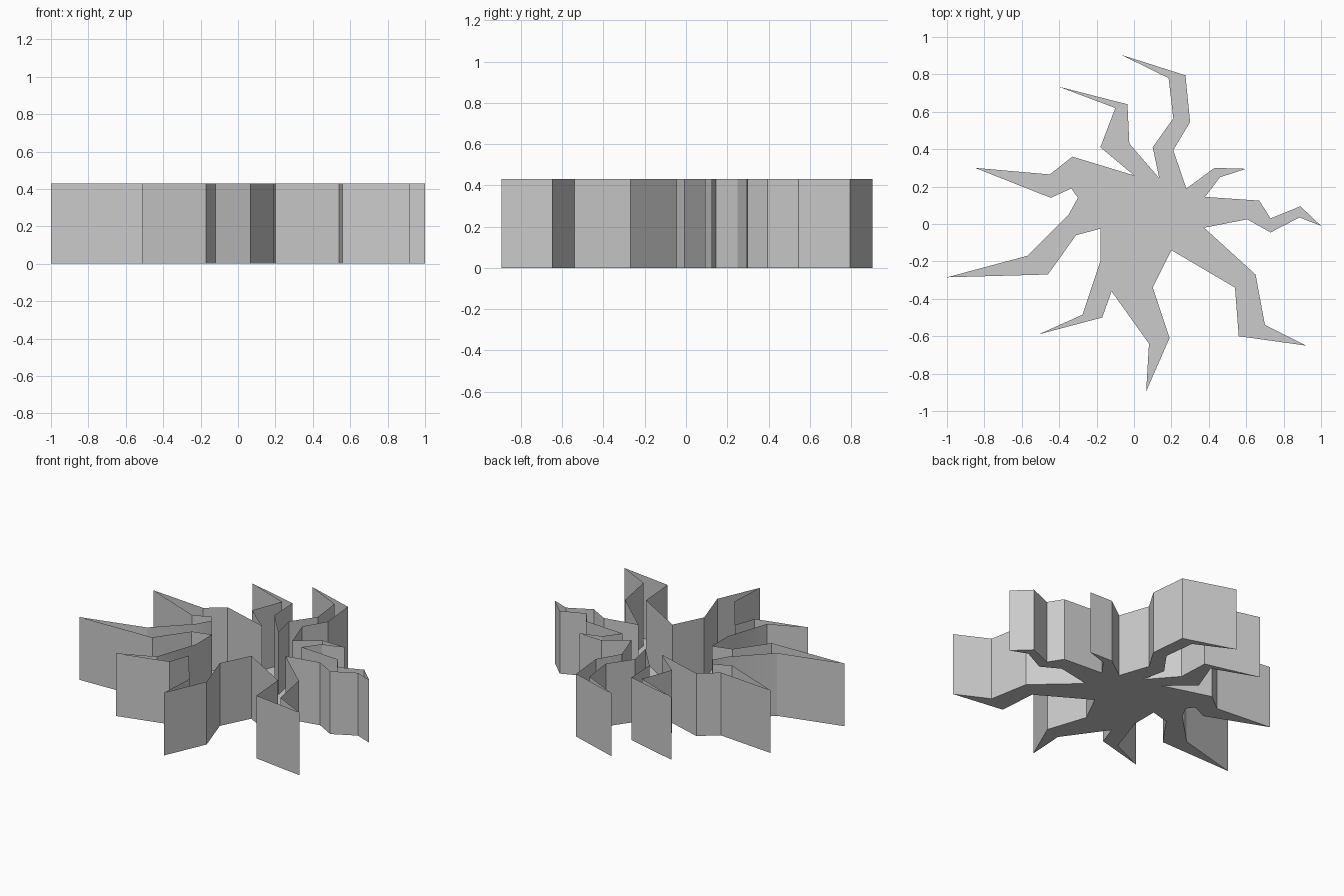
import bpy, bmesh, math

HEIGHT = 0.43

# Jagged crack outline, counter-clockwise, one arm or notch per row
OUTLINE = [
    (1.0, -0.01), (0.89, 0.095), (0.73, 0.03), (0.67, 0.125), (0.38, 0.145),
    (0.46, 0.25), (0.60, 0.295), (0.43, 0.30), (0.28, 0.19),
    (0.21, 0.395), (0.30, 0.545), (0.275, 0.795), (-0.07, 0.905),
    (0.185, 0.78), (0.21, 0.565), (0.10, 0.41), (0.135, 0.245),
    (-0.025, 0.43), (-0.035, 0.64), (-0.405, 0.735), (-0.10, 0.62),
    (-0.18, 0.41), (0.0, 0.26),
    (-0.33, 0.36), (-0.45, 0.265), (-0.85, 0.30), (-0.445, 0.14),
    (-0.335, 0.19), (-0.30, 0.14), (-0.35, 0.05),
    (-0.57, -0.17), (-1.0, -0.285), (-0.46, -0.27), (-0.31, -0.06), (-0.18, -0.025),
    (-0.18, -0.20), (-0.275, -0.485), (-0.51, -0.59), (-0.17, -0.50), (-0.12, -0.36),
    (0.08, -0.64), (0.065, -0.895), (0.19, -0.61), (0.10, -0.34), (0.20, -0.14),
    (0.54, -0.34), (0.56, -0.60), (0.92, -0.65), (0.70, -0.54), (0.65, -0.27),
    (0.375, -0.02), (0.605, 0.025), (0.73, -0.045), (0.885, 0.035),
]

bm = bmesh.new()
low = [bm.verts.new((x, y, 0)) for x, y in OUTLINE]
high = [bm.verts.new((x, y, HEIGHT)) for x, y in OUTLINE]

# Floor, closed at the bottom; the top stays open
floor = bm.faces.new(low[::-1])

# Side walls
n = len(OUTLINE)
for i in range(n):
    j = (i + 1) % n
    bm.faces.new((low[i], low[j], high[j], high[i]))

bmesh.ops.triangulate(bm, faces=[floor])

mesh = bpy.data.meshes.new("ground_crack")
bm.to_mesh(mesh)
bm.free()
crack = bpy.data.objects.new("ground_crack", mesh)
bpy.context.collection.objects.link(crack)

# Soften only the shallow bends
bpy.context.view_layer.objects.active = crack
crack.select_set(True)
bpy.ops.object.shade_smooth_by_angle(angle=math.radians(30))
